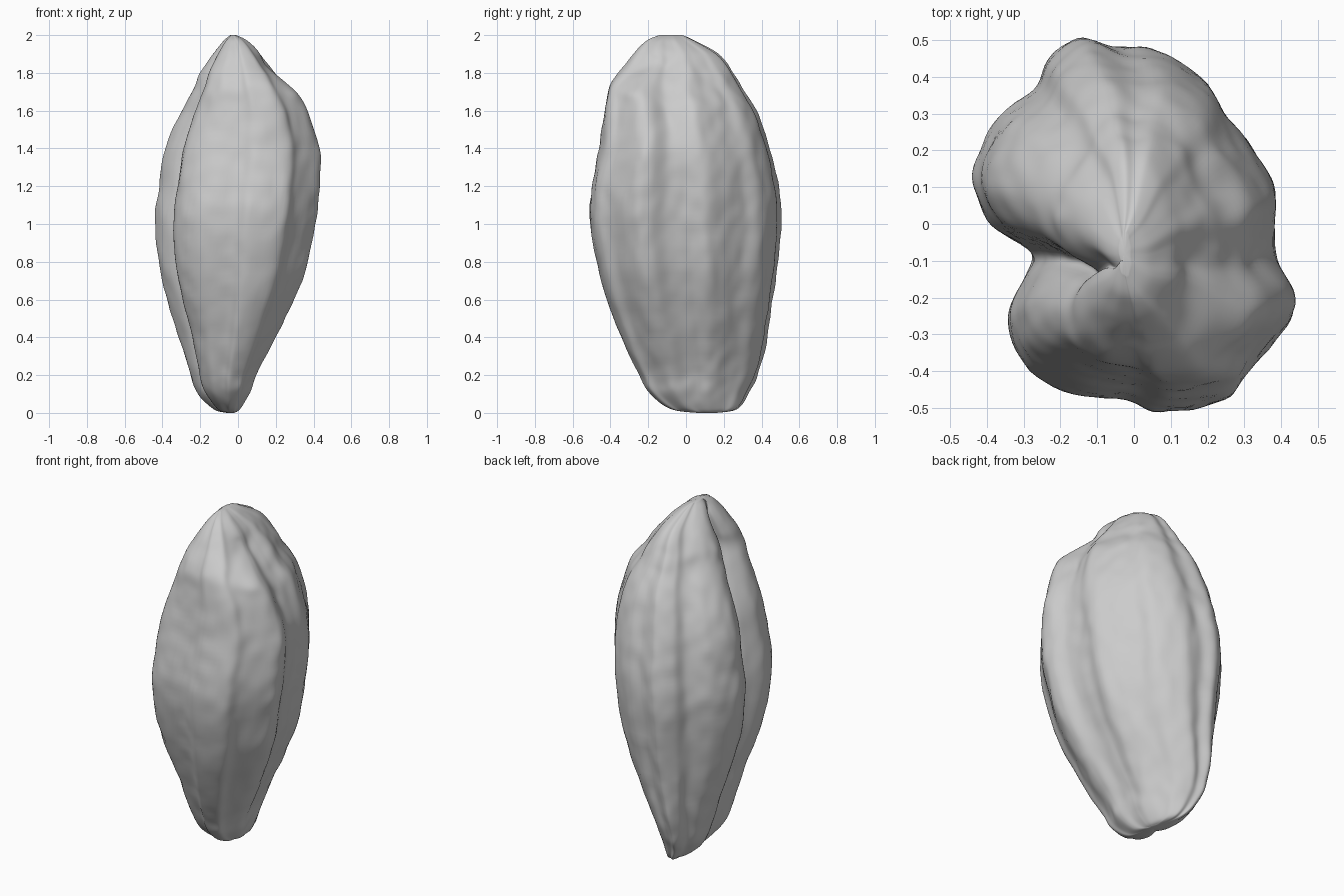
import bpy
import bmesh
from math import exp
from mathutils import Vector, noise

if "Cube" in bpy.data.objects:
    bpy.data.objects.remove(bpy.data.objects["Cube"], do_unlink=True)

# Lobed outline of the widest cross-section, counter-clockwise from +x
OUTLINE = [(.38, 0), (.385, .1), (.33, .2), (.25, .31), (.19, .4), (.06, .48),
           (-.05, .485), (-.145, .51), (-.23, .45), (-.27, .37), (-.37, .29),
           (-.43, .19), (-.44, .1), (-.39, 0), (-.28, -.075), (-.3, -.15),
           (-.34, -.25), (-.31, -.36), (-.19, -.45), (-.02, -.475), (.08, -.51),
           (.25, -.48), (.31, -.4), (.42, -.28), (.435, -.2), (.39, -.1)]
GROOVE = 14

# Limits of each level: z, x min, x max, y min, y max
LEVELS = [(0, -.06, -.02, .06, .16), (.02, -.13, .01, -.08, .27),
          (.1, -.21, .06, -.19, .33), (.2, -.255, .1, -.25, .38),
          (.4, -.31, .2, -.34, .43), (.7, -.4, .34, -.45, .475),
          (1, -.44, .41, -.51, .505), (1.2, -.42, .435, -.5, .49),
          (1.4, -.385, .43, -.46, .445), (1.6, -.3, .37, -.43, .37),
          (1.72, -.235, .28, -.41, .3), (1.8, -.2, .225, -.36, .25),
          (1.9, -.13, .13, -.28, .17), (1.97, -.075, .05, -.21, .05),
          (2, -.04, -.01, -.14, -.02)]


def spline(points, t, closed):
    """Smooth curve through the points, sampled at index t."""
    count = len(points)
    start = int(t)
    f = t - start

    def get(i):
        i = i % count if closed else max(0, min(count - 1, i))
        return Vector(points[i])

    a, b, c, d = (get(start + k) for k in (-1, 0, 1, 2))
    return b + ((c - a) * f + (a * 2 - b * 5 + c * 4 - d) * f ** 2
                + (b * 3 - a - c * 3 + d) * f ** 3) / 2


def bell(value, centre, width):
    return exp(-((value - centre) / width) ** 2)


def dent(co):
    """Outward push: a knob and hollows on the left shoulder, and fine ripples."""
    push = .02 * bell(co.y, -.28, .08) * bell(co.z, 1.7, .06)
    push -= .045 * bell(co.y, -.17, .11) * bell(co.z, 1.83, .07)
    push -= .025 * bell(co.y, -.13, .07) * bell(co.z, 1.58, .1)
    push -= .012 * bell(co.y, .06, .05) * bell(co.z, .7, .5)
    push *= max(0, min(1, co.x / .08))
    broad = noise.noise(Vector((co.x * 6, co.y * 6, co.z * 3)))
    fine = noise.noise(Vector((co.x * 15, co.y * 15, co.z * 11)))
    return push + .008 * broad + .006 * fine


def ring_points(level, around):
    z, x_min, x_max, y_min, y_max = level
    # The back leans to the right near the foot and to the left near the crest
    skew = .15 * bell(z, 2, .2) - .3 * bell(z, .1, .35)
    steps = [i * len(OUTLINE) / around for i in range(around)]
    flat = [spline(OUTLINE, t, True) for t in steps]
    for p in flat:
        p.x += skew * max(0, p.y)
    left = min(p.x for p in flat)
    width = max(p.x for p in flat) - left
    ring = []
    for t, p in zip(steps, flat):
        x = x_min + (p.x - left) / width * (x_max - x_min)
        y = y_min + (p.y + .51) / 1.02 * (y_max - y_min)
        # The groove on the right side deepens and moves forward towards the top
        notch = bell(t, GROOVE, .8) * bell(z, 1.7, .35)
        x += .1 * notch * (x_max - x_min)
        y -= .03 * notch
        co = Vector((x, y, z))
        out = Vector((x - (x_min + x_max) / 2, y - (y_min + y_max) / 2, 0))
        fade = min(1, (x_max - x_min) / .3)
        ring.append(co + out.normalized() * dent(co) * fade)
    return ring


# Lobed body, lofted level by level
AROUND = 156
STEPS = 8
bm = bmesh.new()
rings = []
for row in range((len(LEVELS) - 1) * STEPS + 1):
    level = spline(LEVELS, row / STEPS, False)
    rings.append([bm.verts.new(co) for co in ring_points(level, AROUND)])
for low, high in zip(rings, rings[1:]):
    for i in range(AROUND):
        j = (i + 1) % AROUND
        bm.faces.new((low[i], low[j], high[j], high[i]))
caps = [bm.faces.new(rings[0][::-1]), bm.faces.new(rings[-1])]
bmesh.ops.poke(bm, faces=caps)
for face in bm.faces:
    face.smooth = True
mesh = bpy.data.meshes.new("lobed_body")
bm.to_mesh(mesh)
bm.free()
body = bpy.data.objects.new("lobed_body", mesh)
bpy.context.collection.objects.link(body)

# One plain grey
grey = bpy.data.materials.new("stone_grey")
grey.use_nodes = True
colour = (.6, .6, .6, 1)
grey.diffuse_color = colour
grey.node_tree.nodes["Principled BSDF"].inputs["Base Color"].default_value = colour
mesh.materials.append(grey)
